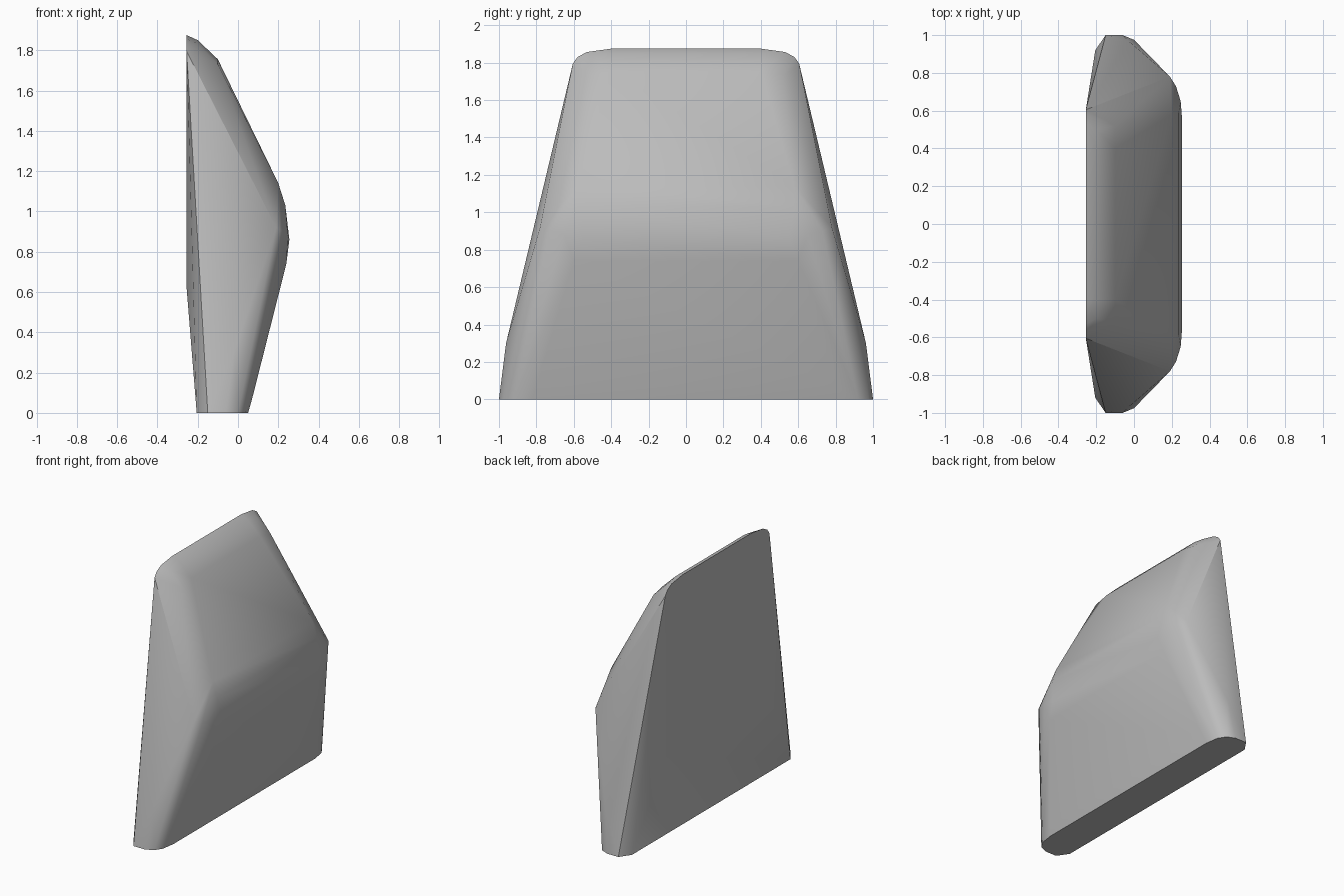
import bpy
import bmesh
from math import radians

cube = bpy.data.objects.get("Cube")
if cube:
    bpy.data.objects.remove(cube, do_unlink=True)

# Half of the tapered block as outlines; every point is mirrored across y
top_edge = [(-.255, .4, 1.875), (-.255, .53, 1.857), (-.255, .58, 1.83), (-.255, .605, 1.795)]
top_round = [(-.2, .4, 1.85), (-.2, .5, 1.832), (-.2, .56, 1.79)]
top_front = [(-.1, .4, 1.755), (-.1, .52, 1.73)]
crest_upper = [(.2, .58, 1.14), (.235, .58, 1.03)]
crest_middle = [(.255, .55, .86), (.247, .65, .88), (.222, .73, .9), (.19, .78, .92)]
crest_lower = [(.24, .6, .74)]
side_bulge = [(-.02, .962, .3)]
bottom_round = [(.07, .8, .07)]
bottom_edge = [(.05, .82, 0), (.035, .92, 0), (0, .975, 0), (-.06, 1, 0), (-.15, 1, 0), (-.205, .92, 0)]
back_heel = [(-.255, .6, .62)]

outlines = [top_edge, top_round, top_front, crest_upper, crest_middle,
            crest_lower, side_bulge, bottom_round, bottom_edge, back_heel]


def make_material(name, colour):
    material = bpy.data.materials.new(name)
    material.use_nodes = True
    material.diffuse_color = colour
    material.node_tree.nodes["Principled BSDF"].inputs["Base Color"].default_value = colour
    return material


def make_hull(name, outlines, material):
    """Wrap the mirrored outlines in one convex skin with soft edges."""
    bm = bmesh.new()
    for outline in outlines:
        for x, y, z in outline:
            for side in (-1, 1):
                bm.verts.new((x, side * y, z))
    result = bmesh.ops.convex_hull(bm, input=bm.verts)
    unused = [v for v in bm.verts if not v.link_faces]
    bmesh.ops.delete(bm, geom=unused, context="VERTS")
    bmesh.ops.dissolve_limit(bm, angle_limit=radians(1), verts=bm.verts, edges=bm.edges)
    bmesh.ops.recalc_face_normals(bm, faces=bm.faces)

    mesh = bpy.data.meshes.new(name)
    bm.to_mesh(mesh)
    bm.free()
    mesh.materials.append(material)
    block = bpy.data.objects.new(name, mesh)
    bpy.context.collection.objects.link(block)
    return block


block = make_hull("tapered_block", outlines, make_material("plain grey", (.5, .5, .5, 1)))

# Soft shading across the rounded corners, crisp back and base edges
bpy.ops.object.select_all(action="DESELECT")
block.select_set(True)
bpy.context.view_layer.objects.active = block
bpy.ops.object.shade_smooth_by_angle(angle=radians(30))
